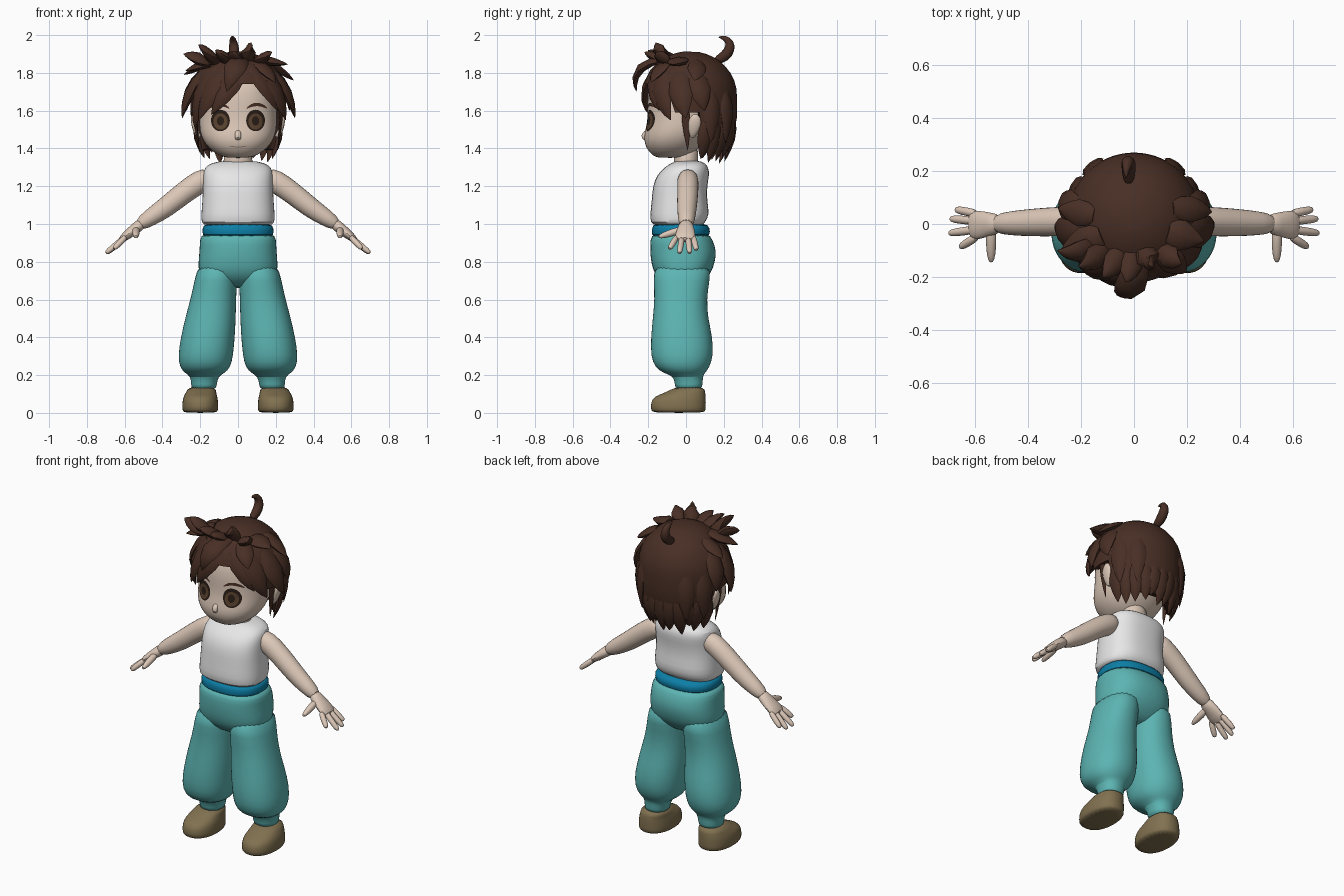
import bpy, bmesh, math, random
from mathutils import Vector
from mathutils.bvhtree import BVHTree

random.seed(4)
if "Cube" in bpy.data.objects:
    bpy.data.objects.remove(bpy.data.objects["Cube"])


def material(name, *rgb):
    m = bpy.data.materials.new(name)
    m.use_nodes = True
    m.diffuse_color = (*rgb, 1)
    m.node_tree.nodes["Principled BSDF"].inputs["Base Color"].default_value = (*rgb, 1)
    return m


SKIN = material("skin", .72, .58, .48)
HAIR = material("brown hair", .065, .028, .018)
WHITE = material("white cloth", .86, .86, .86)
TEAL = material("teal cloth", .107, .46, .45)
BLUE = material("blue sash", .004, .21, .38)
SHOE = material("olive leather", .22, .165, .08)
DARK = material("dark eye", .022, .012, .008)
IRIS = material("brown iris", .1, .055, .028)
LIP = material("lip line", .36, .24, .18)


def finish(name, bm, mat, subdiv=0):
    bmesh.ops.recalc_face_normals(bm, faces=bm.faces)
    mesh = bpy.data.meshes.new(name)
    bm.to_mesh(mesh)
    bm.free()
    mesh.materials.append(mat)
    ob = bpy.data.objects.new(name, mesh)
    bpy.context.collection.objects.link(ob)
    bpy.ops.object.select_all(action='DESELECT')
    ob.select_set(True)
    bpy.context.view_layer.objects.active = ob
    bpy.ops.object.shade_smooth_by_angle(angle=math.radians(50))
    if subdiv:
        ob.modifiers.new("smooth", 'SUBSURF').levels = subdiv
        ob.modifiers["smooth"].render_levels = subdiv
    return ob


def skin_rings(name, rings, mat, subdiv=0):
    """Bridge equal closed rings and cap both ends."""
    bm = bmesh.new()
    rows = [[bm.verts.new(p) for p in ring] for ring in rings]
    n = len(rows[0])
    for a, b in zip(rows, rows[1:]):
        for i in range(n):
            j = (i + 1) % n
            bm.faces.new((a[i], a[j], b[j], b[i]))
    bm.faces.new(rows[0])
    bm.faces.new(rows[-1])
    return finish(name, bm, mat, subdiv)


def loft(name, sections, mat, power=2.0, side=1, n=24):
    """Stack of rounded sections: z, centre x, half width, front y, back y."""
    def bend(v):
        return math.copysign(abs(v) ** (2 / power), v)
    rings = []
    for z, xc, rx, y0, y1 in sections:
        angles = [math.tau * i / n for i in range(n)]
        rings.append([(side * (xc + rx * bend(math.cos(t))),
                       (y0 + y1) / 2 + (y1 - y0) / 2 * bend(math.sin(t)), z) for t in angles])
    return skin_rings(name, rings, mat, 1)


def tube(name, path, mat, wide, n=12, subdiv=1):
    """Elliptical tube along points: position, radius along wide, other radius."""
    rings = []
    for i, (p, ra, rb) in enumerate(path):
        t = (path[min(i + 1, len(path) - 1)][0] - path[max(i - 1, 0)][0]).normalized()
        u = (wide - t * wide.dot(t)).normalized()
        v = t.cross(u)
        rings.append([p + u * ra * math.cos(k * math.tau / n) + v * rb * math.sin(k * math.tau / n)
                      for k in range(n)])
    return skin_rings(name, rings, mat, subdiv)


# Torso, sash and trousers
loft("shirt", [(.99, 0, .18, -.165, .085), (1.005, 0, .195, -.188, .1), (1.05, 0, .196, -.192, .127),
               (1.12, 0, .19, -.182, .112), (1.2, 0, .186, -.178, .112), (1.26, 0, .186, -.155, .125),
               (1.3, 0, .18, -.115, .12), (1.325, 0, .14, -.075, .1), (1.335, 0, .075, -.05, .07)],
     WHITE, 2.5)
loft("sash", [(.925, 0, .17, -.165, .1), (.94, 0, .19, -.183, .127), (.975, 0, .19, -.182, .13),
              (1.01, 0, .183, -.175, .11)], BLUE, 2.4)
loft("trouser_seat", [(.66, 0, .1, -.07, .05), (.69, 0, .17, -.13, .09), (.74, 0, .212, -.172, .135),
                      (.8, 0, .211, -.186, .155), (.86, 0, .205, -.192, .163),
                      (.92, 0, .203, -.19, .14), (.955, 0, .195, -.178, .122)], TEAL, 2.4)
loft("neck", [(1.25, 0, .08, -.06, .06), (1.33, 0, .078, -.065, .065), (1.43, 0, .07, -.07, .07)], SKIN)

Y = Vector((0, 1, 0))
for side, label in ((1, "left"), (-1, "right")):
    # Baggy leg, gathered at the ankle
    loft(label + "_trouser_leg",
         [(.12, .182, .066, -.055, .085), (.15, .18, .068, -.06, .088), (.195, .178, .074, -.065, .09),
          (.21, .176, .105, -.12, .1), (.24, .174, .135, -.165, .125), (.3, .172, .147, -.188, .146),
          (.4, .16, .144, -.187, .142), (.5, .146, .135, -.177, .118), (.6, .131, .122, -.167, .11),
          (.7, .118, .113, -.172, .125), (.8, .11, .1, -.175, .14)], TEAL, 2.2, side)
    loft(label + "_shoe",
         [(0, .2, .088, -.175, .098), (.012, .2, .096, -.187, .106), (.055, .2, .096, -.188, .106),
          (.088, .199, .09, -.17, .106), (.106, .196, .08, -.11, .102), (.14, .19, .075, -.058, .1)],
         SHOE, 2.3, side)

    def limb(name, rows, n=12):
        tube(label + name, [(Vector((side * x, y, z)), a, b) for x, y, z, a, b in rows], SKIN, Y, n)
    limb("_arm", [(.14, .01, 1.25, .05, .05), (.19, .01, 1.232, .06, .066), (.28, .01, 1.172, .058, .06),
                  (.385, .005, 1.085, .055, .057), (.47, .003, 1.03, .047, .047),
                  (.53, 0, .99, .038, .034)])
    limb("_palm", [(.5, 0, 1.01, .036, .034), (.545, 0, .975, .046, .03), (.59, -.004, .94, .058, .025),
                   (.625, -.006, .91, .056, .018)])
    # Fingers fan out from the palm, thumb to the front
    for finger, y0, x1, y1, z1 in (("little", .038, .675, .055, .862), ("ring", .01, .695, .02, .845),
                                   ("middle", -.02, .7, -.035, .845), ("index", -.046, .658, -.088, .868)):
        root, tip = Vector((.59, y0, .937)), Vector((x1, y1, z1))
        limb("_" + finger + "_finger",
             [(*root.lerp(tip, t), r, r) for t, r in ((0, .017), (.5, .018), (.9, .016), (1, .008))], 8)
    limb("_thumb", [(.54, -.01, .975, .02, .022), (.54, -.07, .955, .022, .022),
                    (.54, -.12, .94, .018, .018), (.54, -.147, .93, .008, .008)], 8)
    # Ear
    tube(label + "_ear", [(Vector((side * x, y, z)), a, .014) for x, y, z, a in
                          ((.2, .03, 1.455, .012), (.222, .038, 1.485, .026), (.235, .045, 1.53, .037),
                           (.238, .05, 1.565, .03), (.23, .05, 1.58, .012))], SKIN, Y)

# Head with a full jaw
head = loft("head", [(1.35, 0, .06, -.15, -.02), (1.362, 0, .1, -.178, .02), (1.4, 0, .158, -.212, .07),
                     (1.45, 0, .192, -.226, .11), (1.5, 0, .206, -.216, .14), (1.56, 0, .208, -.203, .16),
                     (1.64, 0, .208, -.208, .17), (1.74, 0, .2, -.2, .17), (1.82, 0, .15, -.14, .14),
                     (1.86, 0, .06, -.06, .08)], SKIN, 2.2)
tube("nose", [(Vector((0, y, z)), .016, r) for y, z, r in
              ((-.2, 1.5, .008), (-.222, 1.475, .014), (-.226, 1.46, .014), (-.21, 1.445, .008))],
     SKIN, Vector((1, 0, 0)))

# Painted face details laid on the head surface
bpy.context.view_layer.update()
surface = BVHTree.FromObject(head, bpy.context.evaluated_depsgraph_get())


def plate(name, x, z, rx, rz, mat, lift, arch=0, n=24):
    bm = bmesh.new()

    def put(r, t):
        dx = rx * r * math.cos(t)
        px, pz = x + dx, z + rz * r * math.sin(t) - arch * dx * dx
        hit = surface.ray_cast(Vector((px, -1, pz)), Y)[0]
        return bm.verts.new((px, hit.y - lift, pz))
    rows = [[put(r, math.tau * i / n) for i in range(n)] for r in (.25, .5, .75, 1)]
    bm.faces.new(rows[0])
    for a, b in zip(rows, rows[1:]):
        for i in range(n):
            bm.faces.new((a[i - 1], a[i], b[i], b[i - 1]))
    ob = finish(name, bm, mat)
    if sum(p.normal.y for p in ob.data.polygons) > 0:
        ob.data.flip_normals()


for side, label in ((1, "left"), (-1, "right")):
    plate(label + "_eye", side * .093, 1.548, .05, .057, DARK, .003)
    plate(label + "_iris", side * .093, 1.543, .038, .043, IRIS, .005)
    plate(label + "_pupil", side * .093, 1.546, .019, .024, DARK, .007)
    plate(label + "_eyebrow", side * .1, 1.633, .055, .009, HAIR, .004, 7)
plate("mouth", 0, 1.408, .048, .003, LIP, .003, -2)


# Hair: a cap over the skull, then tapered locks
def scalp(deg, z, k=1.0):
    if z > 1.68:
        r = math.sqrt(max(0, 1 - ((z - 1.68) / .235) ** 2))
    else:
        r = 1 - 1.2 * max(0, 1.55 - z)
    a = math.radians(deg)
    return Vector((.252 * r * k * math.sin(a), .02 - .25 * r * k * math.cos(a), z))


def hairline(deg):
    d = abs((deg + 180) % 360 - 180)
    return 1.74 if d < 40 else 1.66 if d < 70 else 1.59 if d < 106 else 1.39


STEPS = 14
cap = []
for s in range(1, STEPS + 1):
    drop = 1 - math.cos(s / STEPS * math.pi / 2)
    cap.append([scalp(d, 1.914 + (hairline(d) - 1.914) * drop) for d in range(0, 360, 6)])
cap.append([scalp(d, hairline(d) + .01, .84) for d in range(0, 360, 6)])
skin_rings("hair_cap", cap, HAIR)


def lock(name, root, mid, tip, width, depth=.4):
    path = []
    for t, w in ((0, .6), (.2, .9), (.45, 1), (.7, .7), (.88, .35), (1, .02)):
        p = root * (1 - t) ** 2 + mid * 2 * t * (1 - t) + tip * t * t
        path.append((p, width * w * depth, width * w))
    out = mid - Vector((0, .02, 1.62))
    tube(name, path, HAIR, out, 8, 0)


# Locks over the skull: start angle and height, end angle and height, flare, half width
sweeps = {
    "fringe": ((12, 1.86, -33, 1.58, 1.03, .06), (14, 1.86, 52, 1.6, 1.05, .05),
               (-14, 1.87, -50, 1.55, 1.08, .065), (-42, 1.83, -66, 1.5, 1.05, .06),
               (36, 1.84, 68, 1.55, 1.08, .065)),
    "side_lock": ((-72, 1.8, -84, 1.56, 1.18, .065), (74, 1.8, 86, 1.56, 1.2, .065),
                  (-98, 1.8, -106, 1.6, 1.12, .06), (98, 1.8, 106, 1.6, 1.12, .06),
                  (-62, 1.87, -66, 1.81, 1.45, .06), (68, 1.87, 72, 1.845, 1.55, .06),
                  (-95, 1.86, -98, 1.79, 1.3, .05), (105, 1.86, 95, 1.76, 1.25, .05),
                  (40, 1.86, 44, 1.75, 1.18, .05)),
    "sideburn": ((-84, 1.66, -87, 1.37, 1.03, .022), (84, 1.66, 87, 1.39, 1.03, .022)),
}
for name, rows in sweeps.items():
    for i, (a0, z0, a1, z1, k, w) in enumerate(rows):
        mid = scalp((a0 + a1) / 2, (z0 + z1) / 2, 1.14 if name != "sideburn" else .93)
        lock(f"{name}_{i + 1}", scalp(a0, z0, .93), mid, scalp(a1, z1, k), w)

# Ragged ends down the nape, with a layer above
for i in range(11):
    a = 112 + i * 13.6
    end = random.uniform(1.31, 1.35) if i % 2 else random.uniform(1.33, 1.39)
    lock(f"nape_lock_{i + 1}", scalp(a, 1.54, .95), scalp(a, 1.44, 1.05),
         scalp(a + random.uniform(-5, 5), end, 1), .045)
for i, a in enumerate((118, 142, 218, 242)):
    lock(f"back_lock_{i + 1}", scalp(a, 1.7, .95), scalp(a, 1.58, 1.05), scalp(a, 1.43, 1.12), .05)

# Tufts standing up above the brow
for i, (x0, x1, y1, z1) in enumerate(((-.11, -.21, -.16, 1.95), (-.04, -.12, -.2, 1.92), (.04, .07, -.16, 1.96),
                                     (.1, .18, -.15, 1.91), (-.15, -.29, -.1, 1.9), (0, -.03, -.22, 1.91))):
    root, tip = Vector((x0, -.08, 1.84)), Vector((x1, y1, z1))
    lock(f"tuft_{i + 1}", root, root.lerp(tip, .5) + Vector((0, -.03, .02)), tip, .045, .6)
lock("brow_lock", Vector((.02, -.12, 1.87)), Vector((-.02, -.3, 1.85)), Vector((-.06, -.262, 1.7)), .06)

# Curled cowlick at the crown
tube("cowlick", [(Vector((x, y, z)), r, r * 1.1) for x, y, z, r in
                 ((-.02, .15, 1.86, .02), (-.02, .205, 1.885, .03), (-.02, .235, 1.925, .03),
                  (-.025, .232, 1.965, .024), (-.03, .205, 1.987, .014), (-.03, .17, 1.99, .002))],
     HAIR, Vector((1, 0, 0)), 8)
